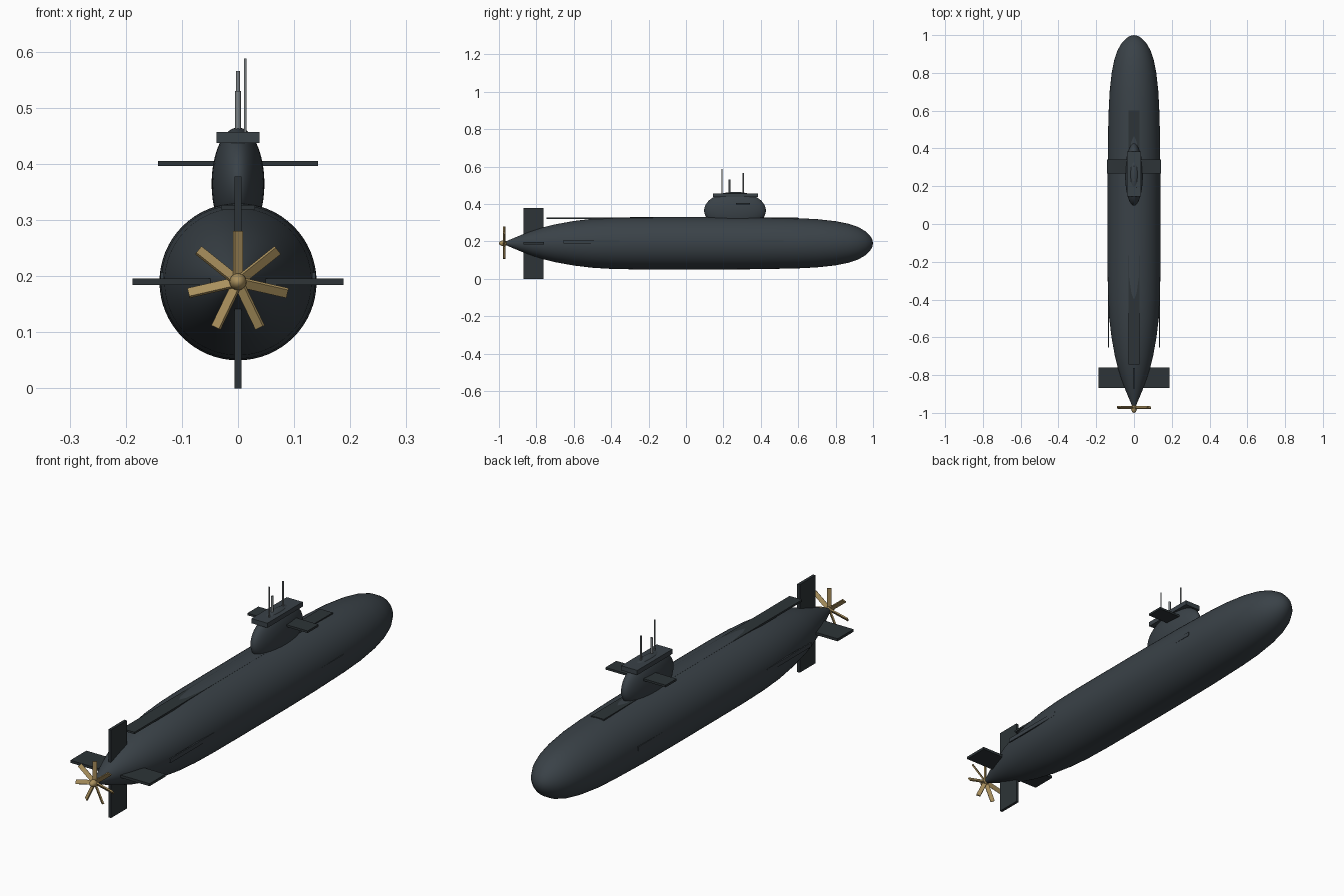
import bpy, bmesh
from math import sin, cos, pi, radians
from mathutils import Matrix, Vector

if "Cube" in bpy.data.objects:
    bpy.data.objects.remove(bpy.data.objects["Cube"])

AXIS_Z = 0.19  # hull centre height


def material(name, rgb):
    m = bpy.data.materials.new(name)
    m.diffuse_color = (*rgb, 1)
    m.use_nodes = True
    m.node_tree.nodes["Principled BSDF"].inputs["Base Color"].default_value = m.diffuse_color
    return m


HULL = material("hull_grey", (0.042, 0.054, 0.064))
DARK = material("dark_grey", (0.026, 0.034, 0.038))
BRONZE = material("bronze", (0.40, 0.28, 0.11))
STEEL = material("steel", (0.20, 0.22, 0.23))


def finish(bm, name, mat, smooth=False):
    bmesh.ops.recalc_face_normals(bm, faces=bm.faces)
    me = bpy.data.meshes.new(name)
    bm.to_mesh(me)
    bm.free()
    ob = bpy.data.objects.new(name, me)
    bpy.context.collection.objects.link(ob)
    me.materials.append(mat)
    if smooth:
        bpy.ops.object.select_all(action='DESELECT')
        ob.select_set(True)
        bpy.context.view_layer.objects.active = ob
        bpy.ops.object.shade_smooth_by_angle(angle=radians(40))
    return ob


def box(name, lo, hi, mat):
    lo, hi = Vector(lo), Vector(hi)
    bm = bmesh.new()
    bmesh.ops.create_cube(bm, size=1, matrix=Matrix.Translation((lo + hi) / 2)
                          @ Matrix.Diagonal((*(hi - lo), 1)))
    return finish(bm, name, mat)


def ellipsoid(name, centre, radii, mat, seg=48, rings=32):
    bm = bmesh.new()
    bmesh.ops.create_uvsphere(bm, u_segments=seg, v_segments=rings, radius=1,
                              matrix=Matrix.Translation(centre) @ Matrix.Diagonal((*radii, 1)))
    return finish(bm, name, mat, True)


def mast(name, x, y, r, top, mat):
    bottom = 0.43
    bm = bmesh.new()
    bmesh.ops.create_cone(bm, cap_ends=True, segments=16, radius1=r, radius2=r,
                          depth=top - bottom,
                          matrix=Matrix.Translation((x, y, (top + bottom) / 2)))
    return finish(bm, name, mat, True)


# Hull: (y, radius) profile turned about the long axis
profile = [(-0.968, 0.008), (-0.93, 0.024), (-0.88, 0.045), (-0.82, 0.067), (-0.76, 0.086),
           (-0.7, 0.101), (-0.6, 0.119), (-0.5, 0.131), (-0.4, 0.137), (-0.28, 0.1395),
           (-0.1, 0.14), (0.2, 0.14), (0.4, 0.1385), (0.6, 0.134), (0.7, 0.129),
           (0.8, 0.118), (0.87, 0.104), (0.92, 0.087), (0.96, 0.064), (0.985, 0.039),
           (0.996, 0.02)]
N = 64
bm = bmesh.new()
rings = [[bm.verts.new((r * cos(2 * pi * i / N), y, AXIS_Z + r * sin(2 * pi * i / N)))
          for i in range(N)] for y, r in profile]
for a, b in zip(rings, rings[1:]):
    for i in range(N):
        j = (i + 1) % N
        bm.faces.new((a[i], a[j], b[j], b[i]))
bm.faces.new(rings[0])
nose = bm.verts.new((0, 1, AXIS_Z))
for i in range(N):
    bm.faces.new((rings[-1][i], rings[-1][(i + 1) % N], nose))
finish(bm, "hull", HULL, True)

# Deck strip and flank sonar strips
box("deck", (-0.03, -0.745, 0.319), (0.03, 0.6, 0.327), DARK)
for side, s in (("right", 1), ("left", -1)):
    for part, y0, y1 in (("aft", -0.655, -0.355), ("fore", 0.22, 0.52)):
        box(f"flank_strip_{part}_{side}", (min(s * .132, s * .138), y0, 0.189),
            (max(s * .132, s * .138), y1, 0.207), HULL)

# Sail, bridge cap and sail planes
ellipsoid("sail", (0, 0.262, 0.365), (0.047, 0.165, 0.1), HULL)
box("bridge_cap", (-0.038, 0.145, 0.437), (0.038, 0.385, 0.457), HULL)
box("sail_planes", (-0.143, 0.268, 0.396), (0.143, 0.342, 0.405), DARK)

# Masts
mast("antenna", 0.013, 0.193, 0.0025, 0.588, STEEL)
mast("snorkel", 0, 0.233, 0.005, 0.53, STEEL)
mast("periscope", 0, 0.306, 0.0035, 0.566, STEEL)

# Tail fins
box("rudder", (-0.006, -0.87, 0), (0.006, -0.763, 0.378), DARK)
box("stern_planes", (-0.188, -0.868, 0.1845), (0.188, -0.76, 0.1955), DARK)

# Propeller hub and seven pitched blades
ellipsoid("propeller_hub", (0, -0.976, AXIS_Z), (0.015, 0.024, 0.015), BRONZE, 24, 16)
bm = bmesh.new()
for k in range(7):
    bmesh.ops.create_cube(bm, size=1, matrix=Matrix.Translation((0, -0.972, AXIS_Z))
                          @ Matrix.Rotation(2 * pi * k / 7, 4, 'Y')
                          @ Matrix.Translation((0, 0, 0.05))
                          @ Matrix.Rotation(radians(35), 4, 'Z')
                          @ Matrix.Diagonal((0.018, 0.006, 0.081, 1)))
finish(bm, "propeller_blades", BRONZE)
